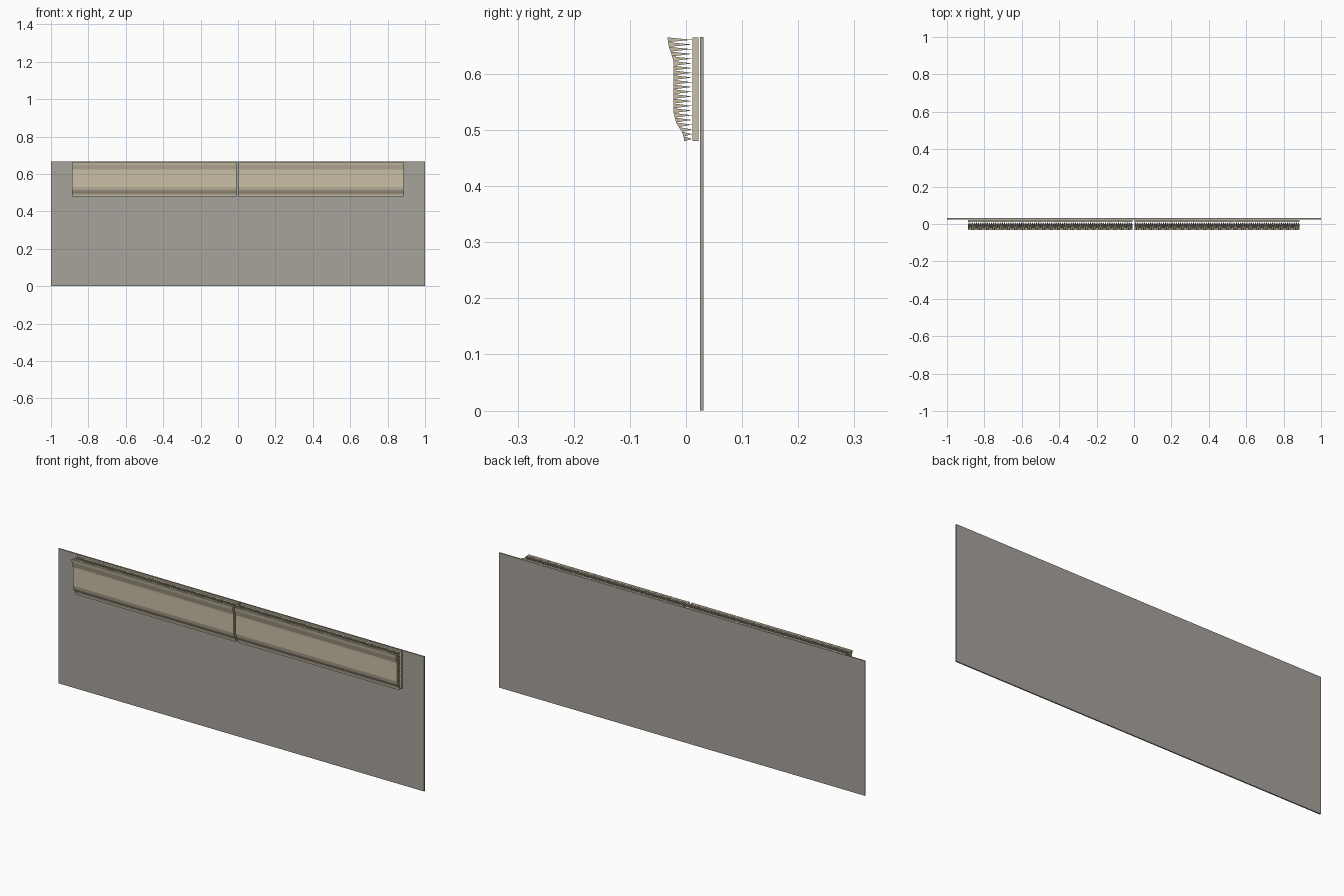
import bpy, bmesh

if "Cube" in bpy.data.objects:
    bpy.data.objects.remove(bpy.data.objects["Cube"])

def material(name, rgb):
    m = bpy.data.materials.new(name)
    m.diffuse_color = (*rgb, 1)
    m.use_nodes = True
    m.node_tree.nodes["Principled BSDF"].inputs["Base Color"].default_value = m.diffuse_color
    return m

GREY = material("warm_grey", (0.39, 0.36, 0.33))
BEIGE = material("beige", (0.60, 0.53, 0.39))

def finish(name, bm, mat):
    bmesh.ops.recalc_face_normals(bm, faces=bm.faces)
    me = bpy.data.meshes.new(name)
    bm.to_mesh(me)
    bm.free()
    me.materials.append(mat)
    ob = bpy.data.objects.new(name, me)
    bpy.context.collection.objects.link(ob)

def box(name, x0, x1, y0, y1, z0, z1, mat):
    bm = bmesh.new()
    bmesh.ops.create_cube(bm, size=1)
    for v in bm.verts:
        v.co = ((x0 + x1) / 2 + v.co.x * (x1 - x0),
                (y0 + y1) / 2 + v.co.y * (y1 - y0),
                (z0 + z1) / 2 + v.co.z * (z1 - z0))
    finish(name, bm, mat)

# Front outline of the bristle pads as (z, y)
PROFILE = [(0.48, -0.003), (0.494, -0.005), (0.511, -0.017), (0.53, -0.022),
           (0.622, -0.022), (0.65, -0.031), (0.665, -0.033)]

def front_y(z):
    for (z0, y0), (z1, y1) in zip(PROFILE, PROFILE[1:]):
        if z <= z1:
            return y0 + (y1 - y0) * (z - z0) / (z1 - z0)
    return PROFILE[-1][1]

def bristle_pad(name, x0, x1, cols=88, rows=22, tip_y=0.011):
    """Packed pyramids: flat heads form the front, points face the wall."""
    bm = bmesh.new()
    zs = [0.48 + 0.185 * r / rows for r in range(rows + 1)]
    xs = [x0 + (x1 - x0) * c / cols for c in range(cols + 1)]
    for za, zb in zip(zs, zs[1:]):
        for xa, xb in zip(xs, xs[1:]):
            head = [bm.verts.new((x, front_y(z), z)) for x, z in
                    ((xa, za), (xb, za), (xb, zb), (xa, zb))]
            tip = bm.verts.new(((xa + xb) / 2, tip_y, (za + zb) / 2))
            bm.faces.new(head)
            for i in range(4):
                bm.faces.new((head[i], tip, head[(i + 1) % 4]))
    finish(name, bm, BEIGE)

# Wall panel
box("wall_panel", -1, 1, 0.025, 0.031, 0, 0.666, GREY)

# Two backing strips, each with its bristle pad
for side, x0, x1 in (("left", -0.887, -0.008), ("right", 0.002, 0.885)):
    box(side + "_backing_strip", x0, x1, 0.012, 0.022, 0.48, 0.665, BEIGE)
    bristle_pad(side + "_bristle_pad", x0, x1)
